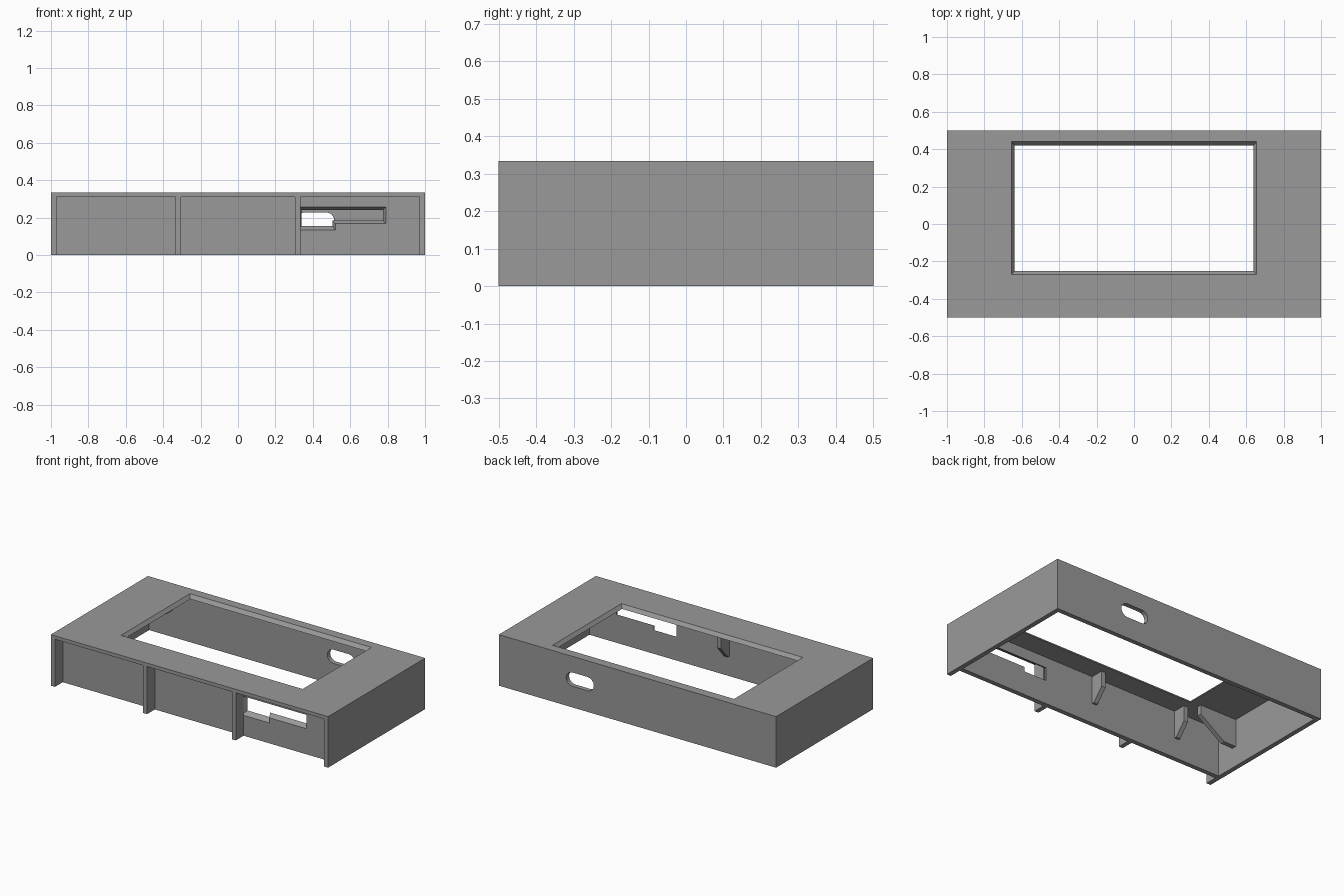
import bpy, bmesh, math
from mathutils import Vector

if "Cube" in bpy.data.objects:
    bpy.data.objects.remove(bpy.data.objects["Cube"])

grey = bpy.data.materials.new("matte_grey")
grey.diffuse_color = (0.32, 0.32, 0.32, 1)
grey.use_nodes = True
grey.node_tree.nodes["Principled BSDF"].inputs["Base Color"].default_value = grey.diffuse_color

TOP, UNDER, WALL = 0.333, 0.31, 0.03


def finish(bm, name):
    bmesh.ops.recalc_face_normals(bm, faces=bm.faces)
    mesh = bpy.data.meshes.new(name)
    bm.to_mesh(mesh)
    bm.free()
    mesh.materials.append(grey)
    obj = bpy.data.objects.new(name, mesh)
    bpy.context.collection.objects.link(obj)
    return obj


def box(name, x, y, z):
    bm = bmesh.new()
    bmesh.ops.create_cube(bm, size=1)
    for v in bm.verts:
        v.co = [lo + (c + 0.5) * (hi - lo) for c, (lo, hi) in zip(v.co, (x, y, z))]
    return finish(bm, name)


def rect(x0, x1, y0, y1):
    return [(x0, y0), (x1, y0), (x1, y1), (x0, y1)]


def holed_plate(name, outer, holes, depths, place):
    """Plate with a tapering hole: one hole outline for each of its two sides."""
    bm = bmesh.new()
    sides = []
    for hole, d in zip(holes, depths):
        loops, edges = [], []
        for pts in (outer, hole):
            vs = [bm.verts.new(place(u, v, d)) for u, v in pts]
            edges += [bm.edges.new((vs[i - 1], vs[i])) for i in range(len(vs))]
            loops.append(vs)
        bmesh.ops.triangle_fill(bm, edges=edges, use_beauty=True)
        sides.append(loops)
    for a, b in zip(*sides):
        for i in range(len(a)):
            bm.faces.new((a[i - 1], a[i], b[i], b[i - 1]))
    bmesh.ops.dissolve_limit(bm, angle_limit=0.01, verts=bm.verts, edges=bm.edges)
    return finish(bm, name)


def gusset(name, profile, place, start):
    """Tapered rib: profile of (reach, height) extruded by the wall thickness."""
    bm = bmesh.new()
    face = bm.faces.new([bm.verts.new(place(r, start, z)) for r, z in profile])
    ext = bmesh.ops.extrude_face_region(bm, geom=[face], use_keep_orig=True)
    shift = Vector(place(0, WALL, 0)) - Vector(place(0, 0, 0))
    for v in ext["geom"]:
        if isinstance(v, bmesh.types.BMVert):
            v.co += shift
    return finish(bm, name)


# Top panel with chamfered window
holed_plate("top_panel", rect(-1, 1, -0.5, 0.5),
            [rect(-0.655, 0.655, -0.27, 0.44), rect(-0.638, 0.638, -0.252, 0.42)],
            (TOP, UNDER), lambda u, v, d: (u, v, d))

# Side walls
for side, s in (("left", -1), ("right", 1)):
    box(side + "_wall", sorted((s, s * (1 - WALL))), (-0.5, 0.5), (0, UNDER))


def upright(u, v, d):
    return (u, d, v)


# Back wall with rounded slot
slot, r = [], 0.045
for cx, start in ((0.47, -90), (0.36, 90)):
    for i in range(9):
        a = math.radians(start + i * 22.5)
        slot.append((cx + r * math.cos(a), 0.183 + r * math.sin(a)))
inner = 1 - WALL
holed_plate("back_wall", rect(-inner, inner, 0, UNDER), [slot, slot],
            (0.5, 0.5 - WALL), upright)

# Recessed front wall with stepped, chamfered opening
def stepped(x0, x1, xs, low, step, top):
    return [(x0, low), (xs, low), (xs, step), (x1, step), (x1, top), (x0, top)]


holed_plate("front_wall", rect(-inner, inner, 0, UNDER),
            [stepped(0.325, 0.79, 0.52, 0.133, 0.167, 0.257),
             stepped(0.34, 0.775, 0.505, 0.155, 0.185, 0.24)],
            (-0.42, -0.39), upright)

# Fins dividing the front recess
for i, x in enumerate((-0.32, 0.32)):
    box(f"front_fin_{i + 1}", (x - 0.014, x + 0.014), (-0.5, -0.42), (0, UNDER))

# Ribs inside the front wall
short_rib = [(0, UNDER), (0.085, UNDER), (0.085, 0.21), (0.015, 0.13), (0, 0.13)]
for i, x in enumerate((-0.04, -0.665)):
    gusset(f"front_rib_{i + 1}", short_rib, lambda r, t, z: (t, -0.39 + r, z), x)

# Ribs inside the left wall
long_rib = [(0, UNDER), (0.265, UNDER), (0.265, 0.25), (0.09, 0.13), (0, 0.13)]
for i, y in enumerate((-0.266, 0.30)):
    gusset(f"left_rib_{i + 1}", long_rib, lambda r, t, z: (-inner + r, t, z), y)
